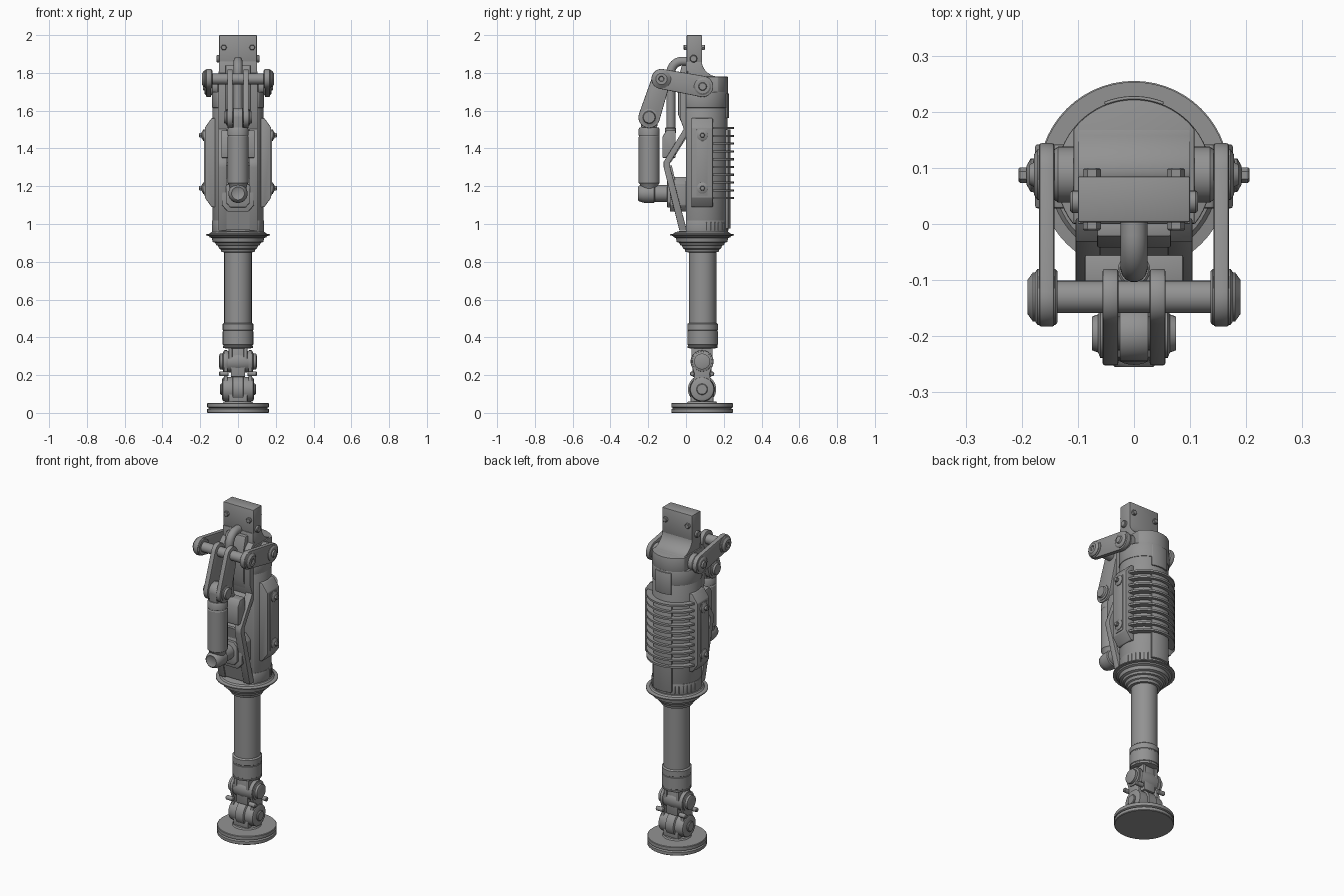
import bpy, bmesh, math
from math import sin, cos, pi, radians

if "Cube" in bpy.data.objects:
    bpy.data.objects.remove(bpy.data.objects["Cube"])

CY = 0.085  # y of the main leg axis
MAT = bpy.data.materials.new('dark_grey')
MAT.diffuse_color = (.29, .29, .29, 1)
MAT.use_nodes = True
MAT.node_tree.nodes["Principled BSDF"].inputs["Base Color"].default_value = MAT.diffuse_color


def finish(name, verts, faces, bevel=0.0):
    me = bpy.data.meshes.new(name)
    me.from_pydata(verts, [], faces)
    bm = bmesh.new()
    bm.from_mesh(me)
    bmesh.ops.remove_doubles(bm, verts=bm.verts, dist=1e-5)
    bmesh.ops.recalc_face_normals(bm, faces=bm.faces)
    if bevel:
        edges = [e for e in bm.edges if len(e.link_faces) == 2 and e.calc_face_angle() > radians(35)]
        bmesh.ops.bevel(bm, geom=edges, offset=bevel, segments=2, profile=0.5, affect='EDGES')
    bm.to_mesh(me)
    bm.free()
    me.shade_smooth()
    me.set_sharp_from_angle(angle=radians(32))
    me.materials.append(MAT)
    ob = bpy.data.objects.new(name, me)
    bpy.context.collection.objects.link(ob)
    return ob


def place(axis, a, b, h):
    return {'x': (h, a, b), 'y': (a, h, b), 'z': (a, b, h)}[axis]


def prism(name, axis, pts, h0, h1, bevel=0.0):
    """Extrude a 2D outline along an axis."""
    n = len(pts)
    v = [place(axis, a, b, h) for h in (h0, h1) for a, b in pts]
    f = [list(range(n)), list(range(n, 2 * n))]
    f += [[i, (i + 1) % n, n + (i + 1) % n, n + i] for i in range(n)]
    return finish(name, v, f, bevel)


def lathe(name, axis, centre, prof, seg=40):
    """Revolve (radius, height) pairs round an axis; ends are capped."""
    v, f = [], []
    for r, h in prof:
        for k in range(seg):
            t = 2 * pi * k / seg
            v.append(place(axis, centre[0] + r * cos(t), centre[1] + r * sin(t), h))
    for i in range(len(prof) - 1):
        for k in range(seg):
            m = (k + 1) % seg
            f.append([i * seg + k, i * seg + m, (i + 1) * seg + m, (i + 1) * seg + k])
    f += [list(range(seg)), list(range(len(v) - seg, len(v)))]
    return finish(name, v, f)


def rod(name, axis, centre, r, h0, h1, c=0.004, seg=32):
    s = c if h1 > h0 else -c
    return lathe(name, axis, centre, [(r - c, h0), (r, h0 + s), (r, h1 - s), (r - c, h1)], seg)


def box(name, x, y, z, bevel=0.005):
    return prism(name, 'z', [(x[0], y[0]), (x[1], y[0]), (x[1], y[1]), (x[0], y[1])], z[0], z[1], bevel)


def arc(c, r, a0, a1, n):
    return [(c[0] + r * cos(radians(a0 + (a1 - a0) * i / n)),
             c[1] + r * sin(radians(a0 + (a1 - a0) * i / n))) for i in range(n + 1)]


def link(name, p, q, rp, rq, x0, x1):
    """Rounded link plate between two pivots in the yz plane."""
    a = math.degrees(math.atan2(q[1] - p[1], q[0] - p[0]))
    return prism(name, 'x', arc(p, rp, a + 90, a + 270, 16) + arc(q, rq, a - 90, a + 90, 16), x0, x1, 0.004)


def sector(name, r0, r1, half, z0, z1, bevel=0.0):
    """Curved strip wrapped round the back of the body."""
    c = (0, CY)
    return prism(name, 'z', arc(c, r1, 90 - half, 90 + half, 24) + arc(c, r0, 90 + half, 90 - half, 24), z0, z1, bevel)


AX = (0, CY)
SX = (0, CY + .003)

# Foot disc with rim groove
lathe('foot_disc', 'z', AX, [(.16, 0), (.163, .003), (.163, .02), (.153, .025), (.163, .03), (.163, .049),
                             (.16, .052), (.08, .052), (.075, .06)], 56)

# Ankle: lower and upper hinges joined by side links
LO, UP = (CY, .125), (CY, .272)
box('foot_lug', (-.05, .05), (.025, .145), (.045, .13))
lathe('lower_hinge', 'x', LO, [(.05, -.085), (.062, -.08), (.066, -.05), (.066, -.03), (.075, -.026),
                               (.075, .026), (.066, .03), (.066, .05), (.062, .08), (.05, .085)])
lathe('upper_hinge', 'x', UP, [(.03, -.1), (.042, -.096), (.042, -.082), (.052, -.078), (.058, -.04), (.061, 0),
                               (.058, .04), (.052, .078), (.042, .082), (.042, .096), (.03, .1)])
box('ankle_stem', (-.038, .038), (.035, .135), (.19, .36))
for s in (-1, 1):
    # Waisted side link
    waist = arc(LO, .058, 150, 390, 16) + [(CY + .04, .205)] + arc(UP, .06, -30, 210, 16) + [(CY - .04, .205)]
    prism('ankle_link', 'x', waist, s * .056, s * .074, .003)
    for y in (.033, .137):
        rod('ankle_bolt', 'x', (y, .207), .013, s * .05, s * .1, seg=12)
    rod('lower_hinge_cap', 'x', LO, .03, s * .08, s * .094, seg=20)
    # Ankle fork hanging from the shaft collar
    link('ankle_fork', (CY, .272), (CY, .335), .056, .056, s * .03, s * .05)

# Shaft and its collar
lathe('shaft', 'z', SX, [(.06, .34), (.08, .345), (.08, .352), (.078, .354), (.078, .36), (.081, .362), (.081, .43),
                         (.079, .432), (.079, .437), (.081, .439), (.081, .47), (.073, .477), (.073, .88)], 48)

# Stepped flange under the body
lathe('body_flange', 'z', AX, [(.073, .85), (.088, .852), (.092, .866), (.1, .87), (.106, .885), (.116, .888),
                               (.12, .9), (.134, .905), (.138, .925), (.15, .93), (.154, .937), (.17, .939),
                               (.17, .945), (.15, .949), (.143, .957), (.12, .962)], 56)

# Main body: D-shaped section in stacked bands
prism('body_lower', 'z', arc(AX, .137, -38, 218, 44), .95, 1.02, .003)
prism('body_shell', 'z', arc(AX, .135, -39, 219, 44), 1.015, 1.62, .003)
prism('body_upper', 'z', arc(AX, .138, -38, 218, 44), 1.615, 1.70, .003)
cap = [(max(-.108, min(.108, p[0])), p[1]) for p in arc(AX, .137, -38, 218, 44)]
prism('body_cap', 'z', cap, 1.69, 1.78, .003)
sector('back_panel', .13, .151, 24, .975, 1.5, .003)
sector('back_top_latch', .13, .143, 22, 1.56, 1.69, .002)
for k in range(17):
    a = radians(10 + k * 10)
    rod('base_rib', 'z', (.135 * cos(a), CY + .135 * sin(a)), .004, .965, 1.01, .0015, 8)

# Cooling fins round the back
for i in range(10):
    z = 1.137 + i * .0412
    sector('cooling_fin', .13, .168, 70, z - .0055, z + .0055)

# Neck with concave back and mounting block
neck = [(0, 1.74), (0, 1.86), (.082, 1.86)] + arc((.172, 1.87), .09, 180, 268, 12) + [(.172, 1.74)]
prism('neck', 'x', neck, -.1, .1, .002)
box('mount_block', (-.1, .1), (.003, .085), (1.85, 2), .004)
for s in (-1, 1):
    rod('block_bolt', 'y', (s * .075, 1.935), .016, -.012, .1, .003, 6)
    rod('neck_bolt', 'x', (.04, 1.875), .02, s * .08, s * .114, .004, 16)

# Front spine plate
spine = [(.01, 1.46), (-.005, 1.49), (-.042, 1.58), (-.042, 1.76), (-.022, 1.84), (.01, 1.84)]
prism('front_spine', 'x', spine, -.066, .066, .004)
prism('spine_base', 'x', [(.01, 1.44), (-.032, 1.56), (-.032, 1.77), (.01, 1.81)], -.104, .104, .003)

# Angled front cover, bent plate with chamfered block behind
cover = [(.005, 1.53), (-.118, 1.33), (-.118, 1.30), (-.035, .965), (.005, .965), (-.085, 1.305), (-.085, 1.325), (.005, 1.47)]
for s in (-1, 1):
    prism('cover_rail', 'x', cover, s * .06, s * .104, .003)
prism('cover_top', 'x', [(.005, 1.51), (-.11, 1.325), (-.08, 1.325), (.005, 1.46)], -.07, .07)
prism('cover_bottom', 'x', [(-.057, 1.08), (-.03, .97), (.0, .97), (-.03, 1.08)], -.07, .07)
prism('cover_fill', 'x', [(-.1, 1.31), (-.05, 1.09), (-.025, 1.09), (-.075, 1.31)], -.07, .07)
octo = [(-.085, 1.1), (-.055, 1.065), (.055, 1.065), (.085, 1.1), (.085, 1.215), (.055, 1.25), (-.055, 1.25), (-.085, 1.215)]
prism('piston_mount_block', 'y', octo, -.085, .01, .005)
prism('piston_mount_pad', 'y', [(x * .75, 1.158 + (z - 1.158) * .75) for x, z in octo], -.1, -.08, .004)

# Pipe and its bracket
prism('pipe_bracket', 'x', [(-.125, 1.35), (-.125, 1.46), (-.105, 1.495), (-.055, 1.495), (-.055, 1.35)], -.088, .088, .004)
rod('pipe_sleeve', 'z', (0, -.082), .029, 1.48, 1.51)
cu = bpy.data.curves.new('pipe', 'CURVE')
cu.dimensions = '3D'
cu.bevel_depth, cu.bevel_resolution, cu.use_fill_caps = .024, 5, True
path = [(-.08, 1.48)] + arc((-.02, 1.802), .06, 180, 90, 10) + [(.02, 1.862)]
sp = cu.splines.new('POLY')
sp.points.add(len(path) - 1)
for pt, (y, z) in zip(sp.points, path):
    pt.co = (0, y, z, 1)
sp.use_smooth = True
cu.materials.append(MAT)
bpy.context.collection.objects.link(bpy.data.objects.new('pipe', cu))

# Piston: lower pivot, cylinder and top clevis
PY = -.195
lathe('piston_pivot', 'y', (0, 1.162), [(.025, -.25), (.034, -.255), (.042, -.248), (.049, -.225), (.051, -.21),
                                        (.051, -.17), (.045, -.165), (.045, -.1), (.06, -.095), (.06, -.06)])
lathe('piston_cylinder', 'z', (0, PY), [(.04, 1.17), (.05, 1.212), (.056, 1.218), (.056, 1.46), (.054, 1.463),
                                        (.054, 1.467), (.056, 1.47), (.056, 1.5), (.05, 1.512), (.03, 1.512), (.03, 1.54)])
CL, PIN, SH = (PY, 1.565), (-.13, 1.768), (.088, 1.728)
link('piston_eye', (PY, 1.50), CL, .04, .05, -.026, .026)
rod('clevis_pin', 'x', CL, .03, -.074, .074)
rod('cross_pin', 'x', PIN, .029, -.18, .18)

# Mirrored rocker links, shoulder arms and side plates
for s in (-1, 1):
    link('rocker_link', CL, PIN, .057, .05, s * .028, s * .056)
    lathe('rocker_boss', 'x', CL, [(.044, s * .05), (.044, s * .06), (.034, s * .064), (.03, s * .075)], 28)
    link('shoulder_arm', PIN, SH, .053, .056, s * .142, s * .169)
    lathe('cross_pin_cap', 'x', PIN, [(.045, s * .136), (.05, s * .14), (.05, s * .172), (.044, s * .176),
                                      (.044, s * .18), (.03, s * .19), (.015, s * .19), (.012, s * .184)], 32)
    lathe('shoulder_boss', 'x', SH, [(.05, s * .1), (.05, s * .135), (.045, s * .142), (.045, s * .172),
                                     (.036, s * .178), (.022, s * .178), (.018, s * .186)], 32)
    plate = [(s * .115, 1.09), (s * .14, 1.09), (s * .176, 1.14), (s * .176, 1.51), (s * .14, 1.56), (s * .115, 1.56)]
    prism('side_plate', 'y', plate, .028, .142, .004)
    box('side_plate_pad', sorted((s * .16, s * .18)), (.055, .115), (1.15, 1.5), .003)
    for z in (1.19, 1.47):
        lathe('side_bolt_washer', 'x', (CY + .002, z), [(.03, s * .17), (.03, s * .184), (.016, s * .192)], 20)
        rod('side_bolt', 'x', (CY + .002, z), .014, s * .18, s * .206, .003, 6)
